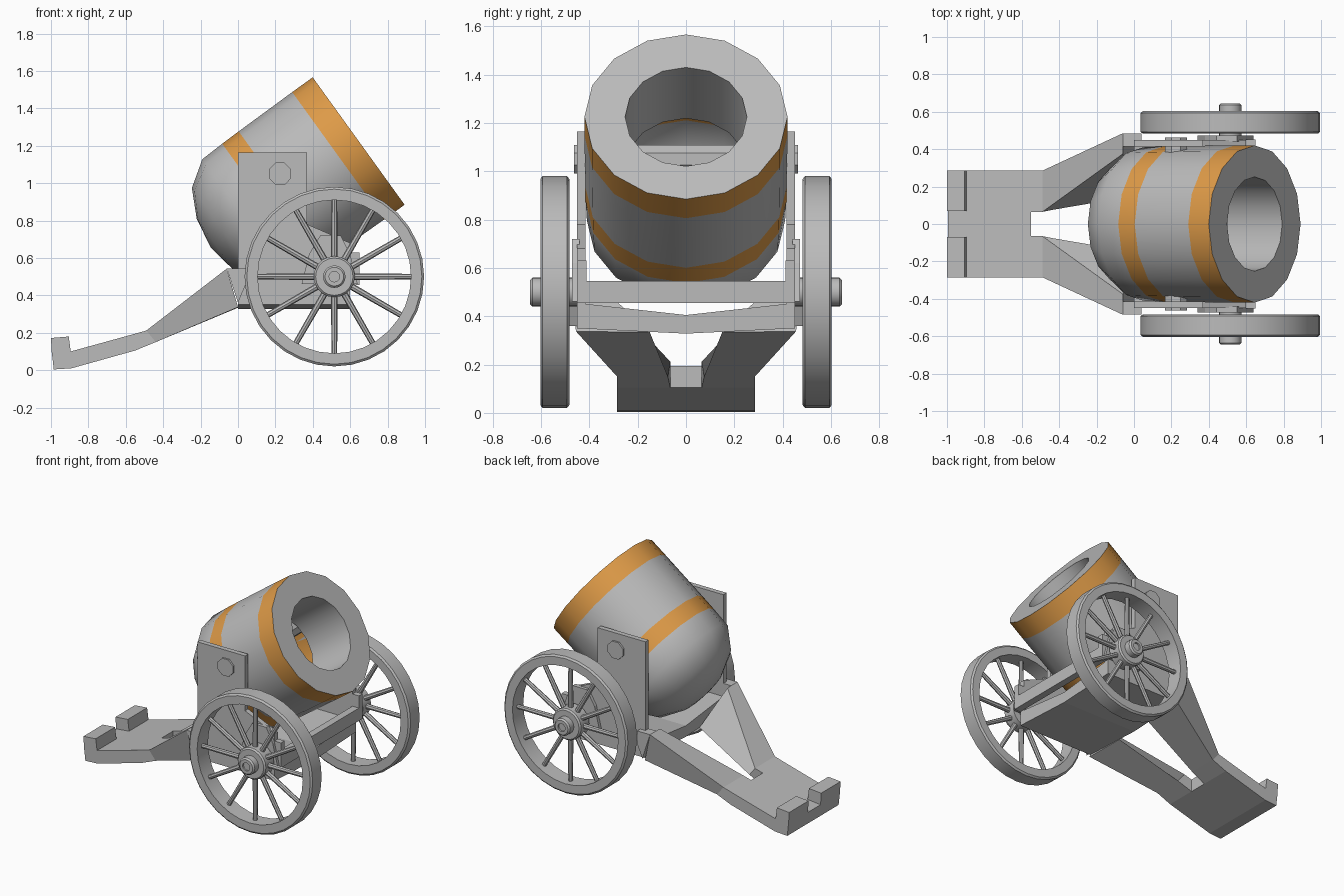
import bpy, bmesh, math
from mathutils import Matrix, Vector

if "Cube" in bpy.data.objects:
    bpy.data.objects.remove(bpy.data.objects["Cube"])


def material(name, rgb):
    m = bpy.data.materials.new(name)
    m.diffuse_color = (*rgb, 1)
    m.use_nodes = True
    m.node_tree.nodes["Principled BSDF"].inputs["Base Color"].default_value = m.diffuse_color
    return m


GREY = material("iron grey", (0.5, 0.5, 0.5))
ORANGE = material("brass orange", (0.74, 0.33, 0.065))


def finish(name, bm, smooth=False, mats=(GREY,), normals=True):
    if normals:
        bmesh.ops.recalc_face_normals(bm, faces=bm.faces)
    me = bpy.data.meshes.new(name)
    bm.to_mesh(me)
    bm.free()
    for m in mats:
        me.materials.append(m)
    ob = bpy.data.objects.new(name, me)
    bpy.context.collection.objects.link(ob)
    if smooth:
        bpy.ops.object.select_all(action='DESELECT')
        ob.select_set(True)
        bpy.context.view_layer.objects.active = ob
        bpy.ops.object.shade_smooth_by_angle(angle=math.radians(32))
    return ob


def hull(bm, a, b):
    """Solid between two matching section loops."""
    va = [bm.verts.new(p) for p in a]
    vb = [bm.verts.new(p) for p in b]
    n = len(va)
    bm.faces.new(va)
    bm.faces.new(vb[::-1])
    for i in range(n):
        bm.faces.new((va[i], vb[i], vb[(i + 1) % n], va[(i + 1) % n]))


def slab_y(bm, pts, y0, y1):
    hull(bm, [(x, y0, z) for x, z in pts], [(x, y1, z) for x, z in pts])


def slab_x(bm, pts, x0, x1):
    hull(bm, [(x0, y, z) for y, z in pts], [(x1, y, z) for y, z in pts])


def lathe(bm, profile, n, origin, axis, up, closed=False, colour=lambda i: 0):
    """Turn (distance along axis, radius) points about an axis."""
    o, a, u = Vector(origin), Vector(axis).normalized(), Vector(up).normalized()
    w = a.cross(u)
    rings = []
    for s, r in profile:
        if r == 0:
            rings.append([bm.verts.new(o + a * s)] * n)
        else:
            rings.append([bm.verts.new(o + a * s + r * (u * math.cos(t) + w * math.sin(t)))
                          for t in (2 * math.pi * k / n for k in range(n))])
    for i in range(len(rings) if closed else len(rings) - 1):
        p, q = rings[i], rings[(i + 1) % len(rings)]
        for k in range(n):
            j = (k + 1) % n
            loop = list(dict.fromkeys((p[k], p[j], q[j], q[k])))
            bm.faces.new(loop).material_index = colour(i)


# Barrel: open bore tube, muzzle ring, banded shell and rounded breech
bm = bmesh.new()
tilt = math.radians(35.8)
back = (-math.cos(tilt), 0, -math.sin(tilt))
up = (-math.sin(tilt), 0, math.cos(tilt))
profile = [(0.36, 0.252), (0, 0.252), (0, 0.42), (0.135, 0.42), (0.49, 0.417),
           (0.60, 0.415), (0.735, 0.41), (0.87, 0.318), (0.945, 0.17), (0.975, 0)]
lathe(bm, profile, 16, (0.645, 0, 1.225), back, up,
      colour=lambda i: 1 if i in (2, 4) else 0)
finish("barrel", bm, True, (GREY, ORANGE))

# Trunnion bar through the barrel and cheeks
bm = bmesh.new()
lathe(bm, [(-0.463, 0), (-0.463, 0.064), (0.463, 0.064), (0.463, 0)], 8,
      (0.225, 0, 1.05), (0, 1, 0), (math.sin(0.39), 0, math.cos(0.39)))
finish("trunnion", bm)

# Bed under the barrel, shallow V section
bm = bmesh.new()
slab_x(bm, [(-0.45, 0.35), (0, 0.328), (0.45, 0.35), (0.45, 0.455), (0, 0.405), (-0.45, 0.455)],
       0, 0.6)
finish("bed", bm)

# Front crossbar with upturned ends
bm = bmesh.new()
slab_x(bm, [(-0.452, 0.455), (0.452, 0.455), (0.452, 0.63), (0.412, 0.63), (0.412, 0.545),
            (-0.412, 0.545), (-0.412, 0.63), (-0.452, 0.63)], 0.6, 0.65)
finish("front_crossbar", bm)

# Trail plate with a notch at the front of the slot
bm = bmesh.new()
trail = [(-0.985, 0.004), (-0.89, 0.01), (-0.55, 0.105), (-0.55, 0.195), (-0.895, 0.10), (-0.995, 0.09)]
slab_y(bm, trail, -0.285, 0.285)
finish("trail_plate", bm)

for side, s in (("left", -1), ("right", 1)):
    # Cheek plate with low front shoulder
    bm = bmesh.new()
    slab_y(bm, [(0, 0.45), (0.6, 0.45), (0.6, 0.68), (0.37, 0.78), (0.37, 1.165), (0, 1.165)],
           s * 0.415, s * 0.45)
    finish(side + "_cheek", bm)

    # Axle bearing plate
    bm = bmesh.new()
    slab_y(bm, [(0.34, 0.46), (0.64, 0.46), (0.60, 0.62), (0.55, 0.72), (0.44, 0.72), (0.38, 0.62)],
           s * 0.44, s * 0.472)
    finish(side + "_bearing", bm)

    # Trail leg flaring out to the bed
    bm = bmesh.new()
    a = [(-0.55, s * 0.065, 0.195), (-0.55, s * 0.285, 0.195),
         (-0.55, s * 0.285, 0.105), (-0.55, s * 0.065, 0.105)]
    b = [(-0.49, s * 0.065, 0.212), (-0.49, s * 0.285, 0.212),
         (-0.44, s * 0.285, 0.15), (-0.44, s * 0.075, 0.15)]
    c = [(-0.06, s * 0.375, 0.543), (-0.06, s * 0.485, 0.543),
         (0.0, s * 0.455, 0.337), (0.0, s * 0.15, 0.334)]
    hull(bm, a, b)
    hull(bm, b, c)
    slab_y(bm, [(-0.06, 0.543), (0.04, 0.543), (0.04, 0.455), (0, 0.36)], s * 0.415, s * 0.485)
    finish(side + "_trail_leg", bm)

    # Raised hook at the tail
    bm = bmesh.new()
    slab_y(bm, [(-0.995, 0.08), (-0.893, 0.09), (-0.905, 0.18), (-1.0, 0.172)], s * 0.07, s * 0.285)
    finish(side + "_tail_hook", bm)

    # Wheel rim with a raised tread
    hub = (0.515, s * 0.543, 0.5)
    bm = bmesh.new()
    lathe(bm, [(-0.06, 0.41), (-0.06, 0.468), (-0.05, 0.48), (0.05, 0.48), (0.06, 0.468), (0.06, 0.41)],
          32, hub, (0, s, 0), (0, 0, 1), closed=True)
    finish(side + "_wheel_rim", bm, True)

    # Spokes
    bm = bmesh.new()
    for k in range(12):
        t = k * math.pi / 6
        d = Vector((math.sin(t), 0, math.cos(t)))
        lathe(bm, [(0.08, 0.018), (0.42, 0.015)], 8, hub, d, (0, 1, 0))
    finish(side + "_spokes", bm, True)

    # Hub with stepped cap and axle stub
    bm = bmesh.new()
    lathe(bm, [(-0.12, 0), (-0.12, 0.06), (-0.05, 0.06), (-0.05, 0.11), (0.04, 0.11), (0.05, 0.10),
               (0.05, 0.06), (0.092, 0.06), (0.102, 0.05), (0.102, 0.028), (0.09, 0.028), (0.09, 0)],
          20, hub, (0, s, 0), (0, 0, 1))
    finish(side + "_hub", bm, True)
